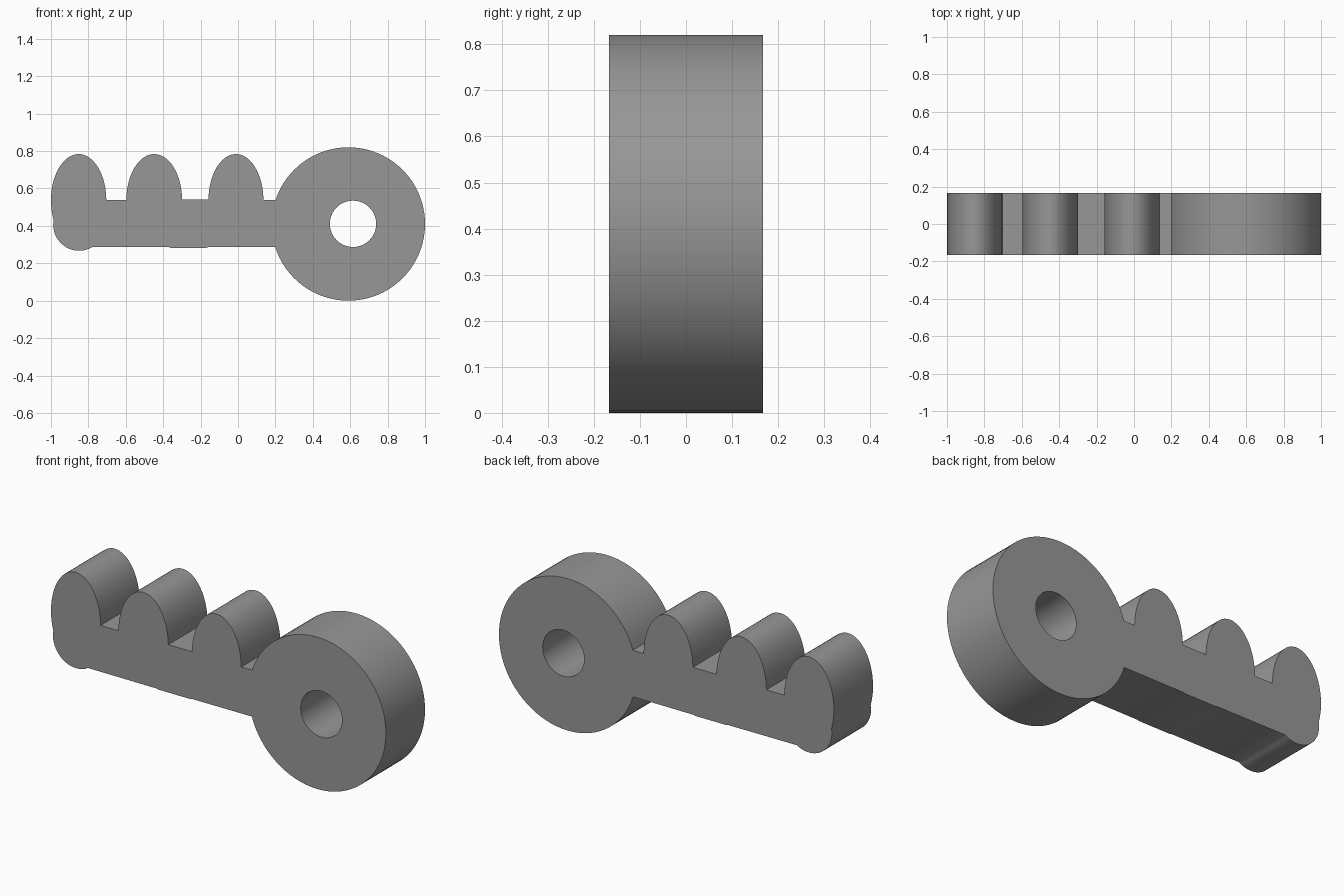
import bpy, bmesh
from math import cos, sin, radians

if "Cube" in bpy.data.objects:
    bpy.data.objects.remove(bpy.data.objects["Cube"])

HALF_DEPTH = 0.167


def arc(cx, cz, rx, rz, a0, a1, n):
    """Points on an ellipse from angle a0 to a1 (degrees)."""
    angles = [radians(a0 + (a1 - a0) * i / n) for i in range(n + 1)]
    return [(cx + rx * cos(a), cz + rz * sin(a)) for a in angles]


# Outer outline, counter-clockwise seen from the front
outline = []
outline += arc(0.59, 0.41, 0.41, 0.41, 197.5, 521.8, 72)       # round head
outline += arc(-0.011, 0.537, 0.147, 0.247, 0, 179, 24)        # inner tooth
outline += arc(-0.448, 0.537, 0.149, 0.247, 1, 180, 24)        # middle tooth
outline += arc(-0.852, 0.537, 0.148, 0.247, 0, 203, 28)        # end tooth
outline += arc(-0.85, 0.407, 0.138, 0.14, 170, 301, 20)        # rounded tip
outline += [(-0.37, 0.286), (-0.36, 0.283), (-0.17, 0.283), (-0.16, 0.286)]  # low step

# Through hole in the head
hole = arc(0.615, 0.411, 0.124, 0.124, 0, 360, 40)[:-1]

# Fill the profile and extrude it through the thickness
bm = bmesh.new()
edges = []
for loop in (outline, hole):
    verts = [bm.verts.new((x, -HALF_DEPTH, z)) for x, z in loop]
    edges += [bm.edges.new((v, verts[i - 1])) for i, v in enumerate(verts)]
bmesh.ops.triangle_fill(bm, edges=edges, use_beauty=True, normal=(0, -1, 0))
ext = bmesh.ops.extrude_face_region(bm, geom=bm.faces[:], use_keep_orig=True)
moved = [g for g in ext["geom"] if isinstance(g, bmesh.types.BMVert)]
bmesh.ops.translate(bm, verts=moved, vec=(0, 2 * HALF_DEPTH, 0))
bmesh.ops.recalc_face_normals(bm, faces=bm.faces[:])

mesh = bpy.data.meshes.new("toothed_key")
bm.to_mesh(mesh)
bm.free()
key = bpy.data.objects.new("toothed_key", mesh)
bpy.context.collection.objects.link(key)

# Dark grey material
grey = bpy.data.materials.new("dark_grey")
grey.diffuse_color = (0.31, 0.31, 0.31, 1)
grey.use_nodes = True
grey.node_tree.nodes["Principled BSDF"].inputs["Base Color"].default_value = grey.diffuse_color
mesh.materials.append(grey)

# Smooth curved sides, crisp rims
bpy.context.view_layer.objects.active = key
key.select_set(True)
bpy.ops.object.shade_smooth_by_angle(angle=radians(30))
